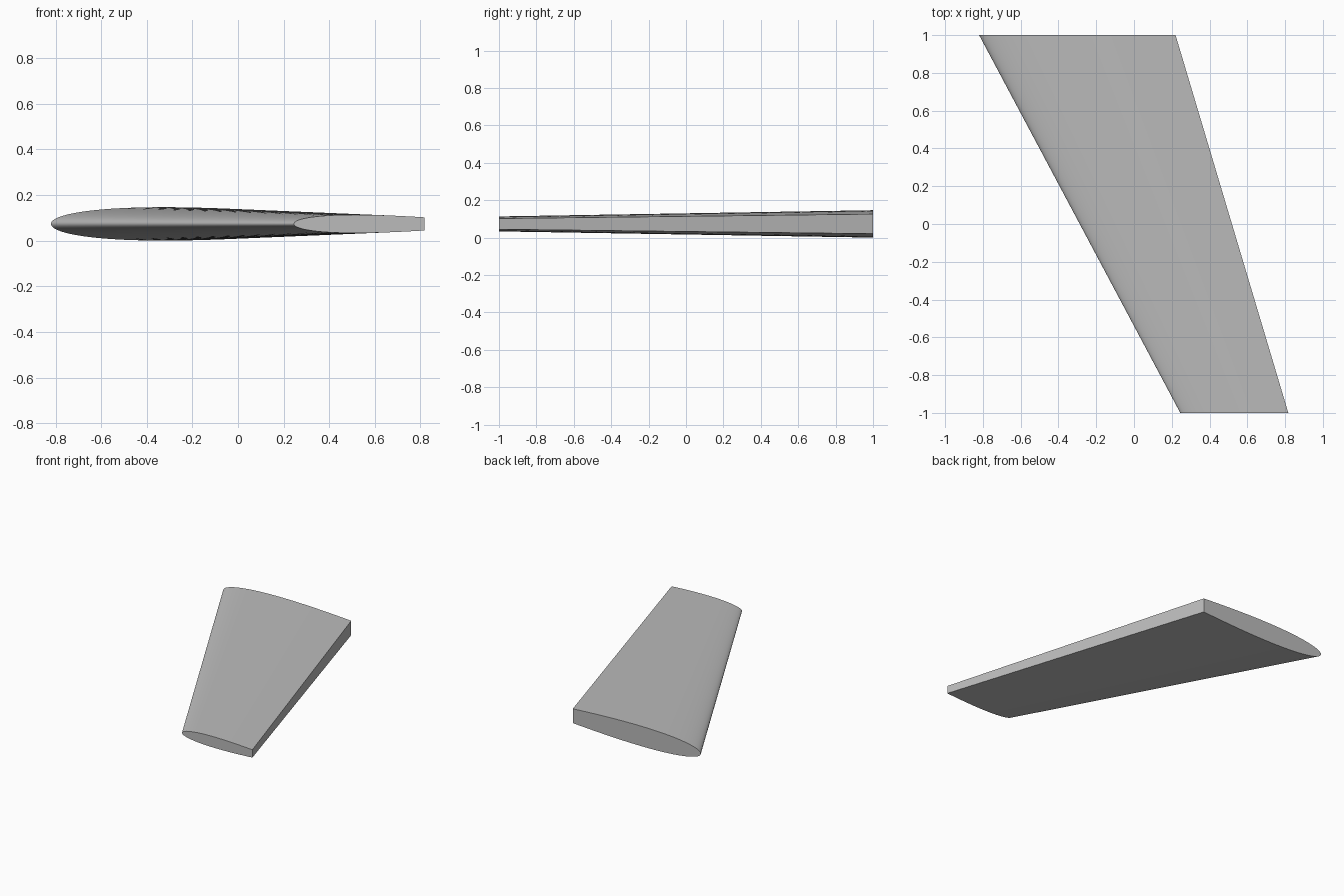
import bpy, math

cube = bpy.data.objects.get("Cube")
if cube:
    bpy.data.objects.remove(cube, do_unlink=True)

grey = bpy.data.materials.new("matte grey")
grey.use_nodes = True
colour = (0.5, 0.5, 0.5, 1)
grey.diffuse_color = colour
grey.node_tree.nodes["Principled BSDF"].inputs["Base Color"].default_value = colour

STEPS = 32
CUT = 0.63       # the blunt trailing edge cuts the section here
CENTRE = 0.0735  # height of the chord plane


def half_thickness(u):
    """Symmetric aerofoil thickness, scaled to a peak of 1."""
    x = u * CUT
    return 10 * (0.2969 * math.sqrt(x) - 0.126 * x - 0.3516 * x**2
                 + 0.2843 * x**3 - 0.1015 * x**4)


def section(y, lead, trail, half):
    """Closed loop: trailing edge top, round the nose, trailing edge bottom."""
    loop = []
    for i in range(-STEPS, STEPS + 1):
        u = (i / STEPS) ** 2
        side = -1 if i > 0 else 1
        z = CENTRE + side * half * half_thickness(u)
        loop.append((lead + u * (trail - lead), y, z))
    return loop


# Swept, tapered wing lofted from root to tip
root = section(1, -0.82, 0.22, 0.0732)
tip = section(-1, 0.245, 0.817, 0.04)
n = len(root)
faces = [(i, (i + 1) % n, n + (i + 1) % n, n + i) for i in range(n)]
faces += [tuple(reversed(range(n))), tuple(range(n, 2 * n))]

mesh = bpy.data.meshes.new("wing")
mesh.from_pydata(root + tip, [], faces)
mesh.materials.append(grey)
wing = bpy.data.objects.new("wing", mesh)
bpy.context.collection.objects.link(wing)

# Smooth skin, crisp end caps and trailing edge
bpy.context.view_layer.objects.active = wing
wing.select_set(True)
bpy.ops.object.mode_set(mode="EDIT")
bpy.ops.mesh.select_all(action="SELECT")
bpy.ops.mesh.normals_make_consistent(inside=False)
bpy.ops.object.mode_set(mode="OBJECT")
bpy.ops.object.shade_smooth_by_angle(angle=math.radians(35))
